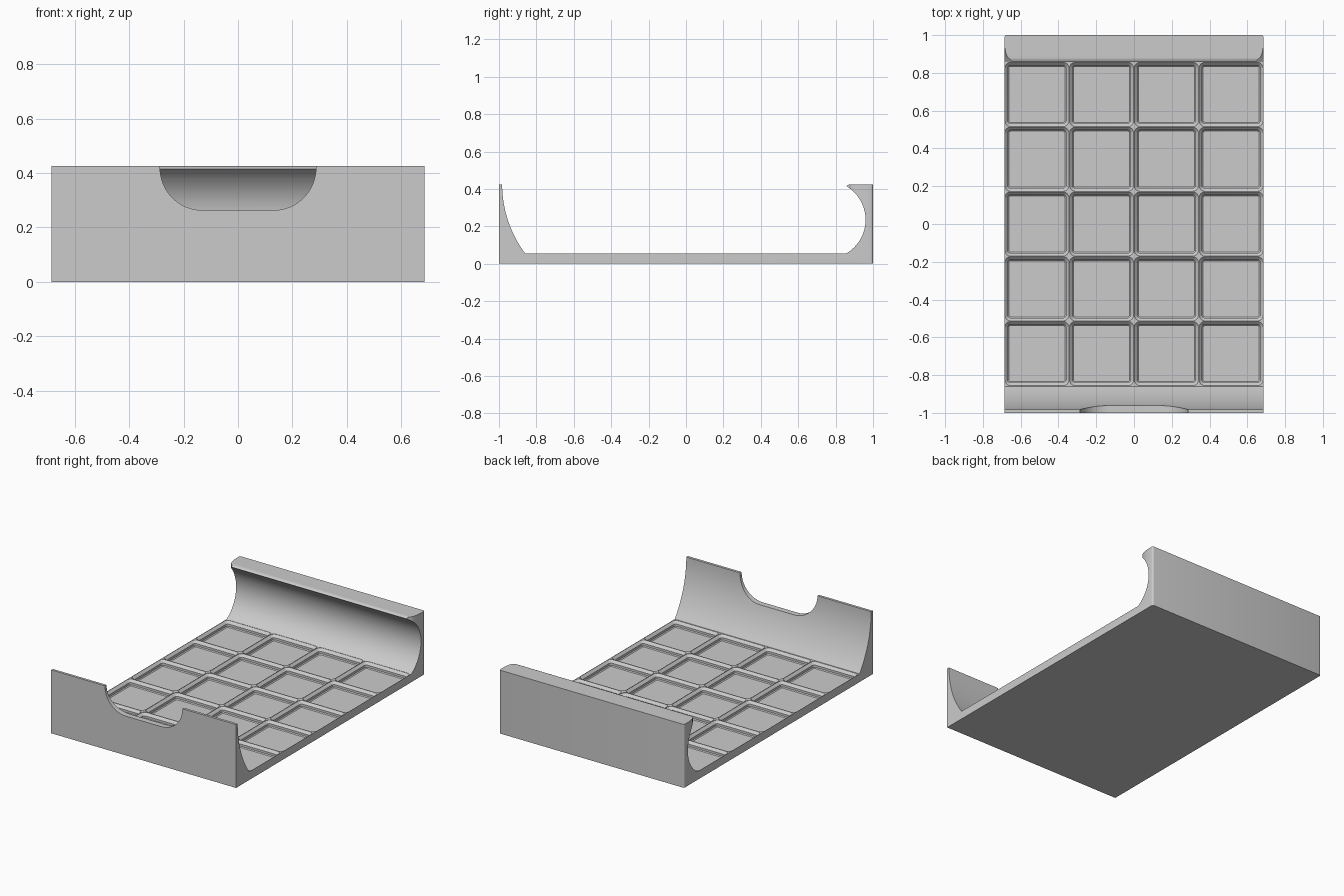
import bpy, bmesh, math

if "Cube" in bpy.data.objects:
    bpy.data.objects.remove(bpy.data.objects["Cube"])

HALF_X, WALL_Y, FLOOR, TOP = 0.686, 0.857, 0.055, 0.425
PITCH, CORNER = 0.343, 0.0327

grey = bpy.data.materials.new("grey plastic")
grey.diffuse_color = (0.6, 0.6, 0.6, 1)
grey.use_nodes = True
grey.node_tree.nodes["Principled BSDF"].inputs["Base Color"].default_value = grey.diffuse_color


def make_object(name, bm):
    bmesh.ops.recalc_face_normals(bm, faces=bm.faces)
    mesh = bpy.data.meshes.new(name)
    bm.to_mesh(mesh)
    bm.free()
    mesh.materials.append(grey)
    ob = bpy.data.objects.new(name, mesh)
    bpy.context.collection.objects.link(ob)
    return ob


def loft(bm, loops):
    """Closed solid through a stack of matching point loops."""
    rings = [[bm.verts.new(p) for p in loop] for loop in loops]
    n = len(rings[0])
    for a, b in zip(rings, rings[1:]):
        for i in range(n):
            bm.faces.new((a[i], a[(i + 1) % n], b[(i + 1) % n], b[i]))
    bm.faces.new(rings[0][::-1])
    bm.faces.new(rings[-1])


def arc(cx, cy, r, a0, a1, n):
    return [(cx + r * math.cos(a0 + (a1 - a0) * i / n),
             cy + r * math.sin(a0 + (a1 - a0) * i / n)) for i in range(n + 1)]


def cut(target, cutter):
    mod = target.modifiers.new("cut", 'BOOLEAN')
    mod.operation, mod.solver, mod.object = 'DIFFERENCE', 'EXACT', cutter
    bpy.context.view_layer.objects.active = target
    bpy.ops.object.modifier_apply(modifier=mod.name)
    bpy.data.objects.remove(cutter)


# Tray body: side profile with a thin curved front wall and a hooked back wall
front_r = 0.618
front_a = math.asin((TOP - FLOOR) / front_r)
front = arc(-0.983 + front_r, TOP, front_r, math.pi, math.pi + front_a, 20)
back_r = 0.209
back_a = math.asin(0.18 / back_r)
back = arc(0.96 - back_r, 0.235, back_r, -back_a, back_a, 32)
profile = ([(-1, 0), (-1, TOP)] + front + back
           + [(0.866, 0.421), (0.878, TOP), (1, TOP), (1, 0)])
bm = bmesh.new()
loft(bm, [[(x, y, z) for y, z in profile] for x in (-HALF_X, HALF_X)])
# Rounded upright corners at the back
corners = [e for e in bm.edges
           if all(v.co.y > 0.999 for v in e.verts)
           and abs(e.verts[0].co.z - e.verts[1].co.z) > 0.1]
bmesh.ops.bevel(bm, geom=corners, offset=0.012, segments=4, profile=0.5,
                affect='EDGES')
tray = make_object("tray", bm)

# Finger notch in the front wall
bm = bmesh.new()
r, flat, cz = 0.157, 0.13, 0.42
notch = ([(-flat - r, 0.6)] + arc(-flat, cz, r, math.pi, 1.5 * math.pi, 16)
         + arc(flat, cz, r, 1.5 * math.pi, 2 * math.pi, 16) + [(flat + r, 0.6)])
loft(bm, [[(x, y, z) for x, z in notch] for y in (-1.1, -0.8)])
cut(tray, make_object("notch_cutter", bm))

# Rounded ends of the back lip
bm = bmesh.new()
lip = [(0.72, 0.96), (0.687, 0.96), (0.684, 0.93), (0.678, 0.90),
       (0.669, 0.882), (0.655, 0.872), (0.64, 0.84), (0.72, 0.84)]
for s in (-1, 1):
    loft(bm, [[(s * x, y, z) for x, y in lip] for z in (0.28, 0.5)])
cut(tray, make_object("lip_cutter", bm))


# Grid of stepped pockets in the floor
def pocket_loop(cx, cy, inset, z):
    c = PITCH / 2 - CORNER
    pts = []
    for k, (sx, sy) in enumerate([(1, 1), (-1, 1), (-1, -1), (1, -1)]):
        pts += arc(cx + sx * c, cy + sy * c, CORNER - inset,
                   k * math.pi / 2, (k + 1) * math.pi / 2, 6)
    return [(x, y, z) for x, y in pts]


steps = [(0.0233, 0.017), (0.0176, 0.0227), (0.0176, 0.0374),
         (0.0015, 0.0535), (0.0015, 0.065)]
bm = bmesh.new()
for col in range(4):
    for row in range(5):
        cx, cy = (col - 1.5) * PITCH, (row - 2) * PITCH
        loft(bm, [pocket_loop(cx, cy, inset, z) for inset, z in steps])
cut(tray, make_object("pocket_cutter", bm))

# Smooth curves, sharp edges
bpy.ops.object.select_all(action='DESELECT')
tray.select_set(True)
bpy.context.view_layer.objects.active = tray
bpy.ops.object.shade_smooth_by_angle(angle=math.radians(25))
